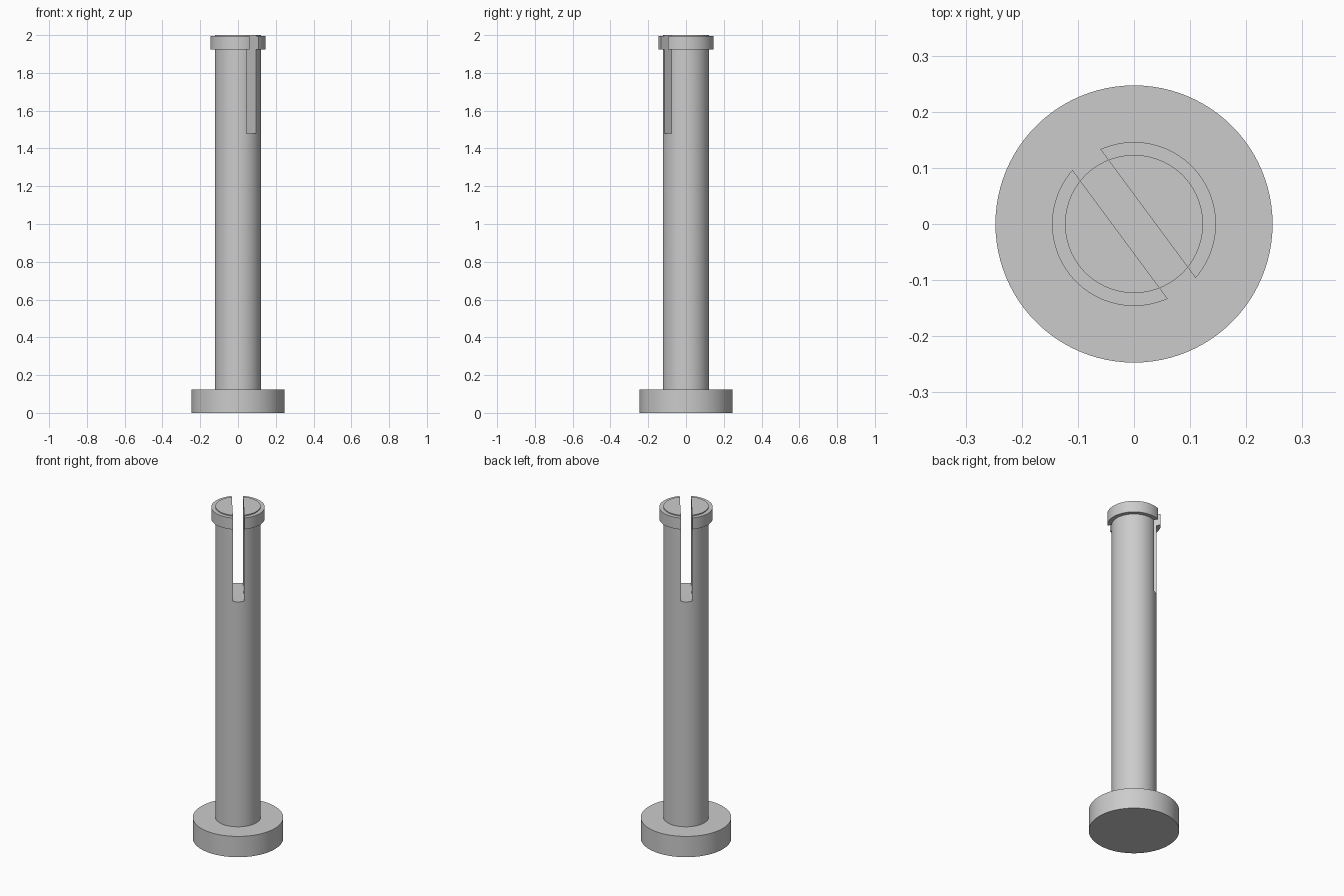
import bpy
import math

if "Cube" in bpy.data.objects:
    bpy.data.objects.remove(bpy.data.objects["Cube"])

SEGMENTS = 96
SLOT_ANGLE = math.radians(-53.5)

grey = bpy.data.materials.new("plain grey")
grey.diffuse_color = (0.6, 0.6, 0.6, 1)
grey.use_nodes = True
grey.node_tree.nodes["Principled BSDF"].inputs["Base Color"].default_value = grey.diffuse_color


def cylinder(name, radius, bottom, top):
    bpy.ops.mesh.primitive_cylinder_add(
        vertices=SEGMENTS, radius=radius, depth=top - bottom,
        location=(0, 0, (bottom + top) / 2))
    obj = bpy.context.object
    obj.name = name
    obj.data.materials.append(grey)
    return obj


def cut(obj, cutter):
    mod = obj.modifiers.new("slot", 'BOOLEAN')
    mod.operation = 'DIFFERENCE'
    mod.solver = 'EXACT'
    mod.object = cutter
    bpy.context.view_layer.objects.active = obj
    bpy.ops.object.modifier_apply(modifier=mod.name)


def shade(obj):
    bpy.ops.object.select_all(action='DESELECT')
    obj.select_set(True)
    bpy.context.view_layer.objects.active = obj
    bpy.ops.object.shade_smooth_by_angle(angle=math.radians(30))


# Round foot, pin shaft and the retaining collar at its tip
base = cylinder("base_disc", 0.247, 0.0, 0.125)
shaft = cylinder("shaft", 0.123, 0.125, 2.0)
collar = cylinder("collar", 0.146, 1.925, 1.994)

# Slot splitting the tip into two prongs
bpy.ops.mesh.primitive_cube_add(
    size=1, location=(0, 0, 1.78), rotation=(0, 0, SLOT_ANGLE))
slot = bpy.context.object
slot.name = "slot_cutter"
slot.scale = (0.6, 0.062, 0.6)
slot.hide_render = True
bpy.context.view_layer.update()

# The collar is a ring around the shaft
bore = cylinder("bore_cutter", 0.123, 1.8, 2.1)
bore.hide_render = True
cut(collar, bore)
for part in (shaft, collar):
    cut(part, slot)
for helper in (slot, bore):
    bpy.data.objects.remove(helper, do_unlink=True)

for part in (base, shaft, collar):
    shade(part)
